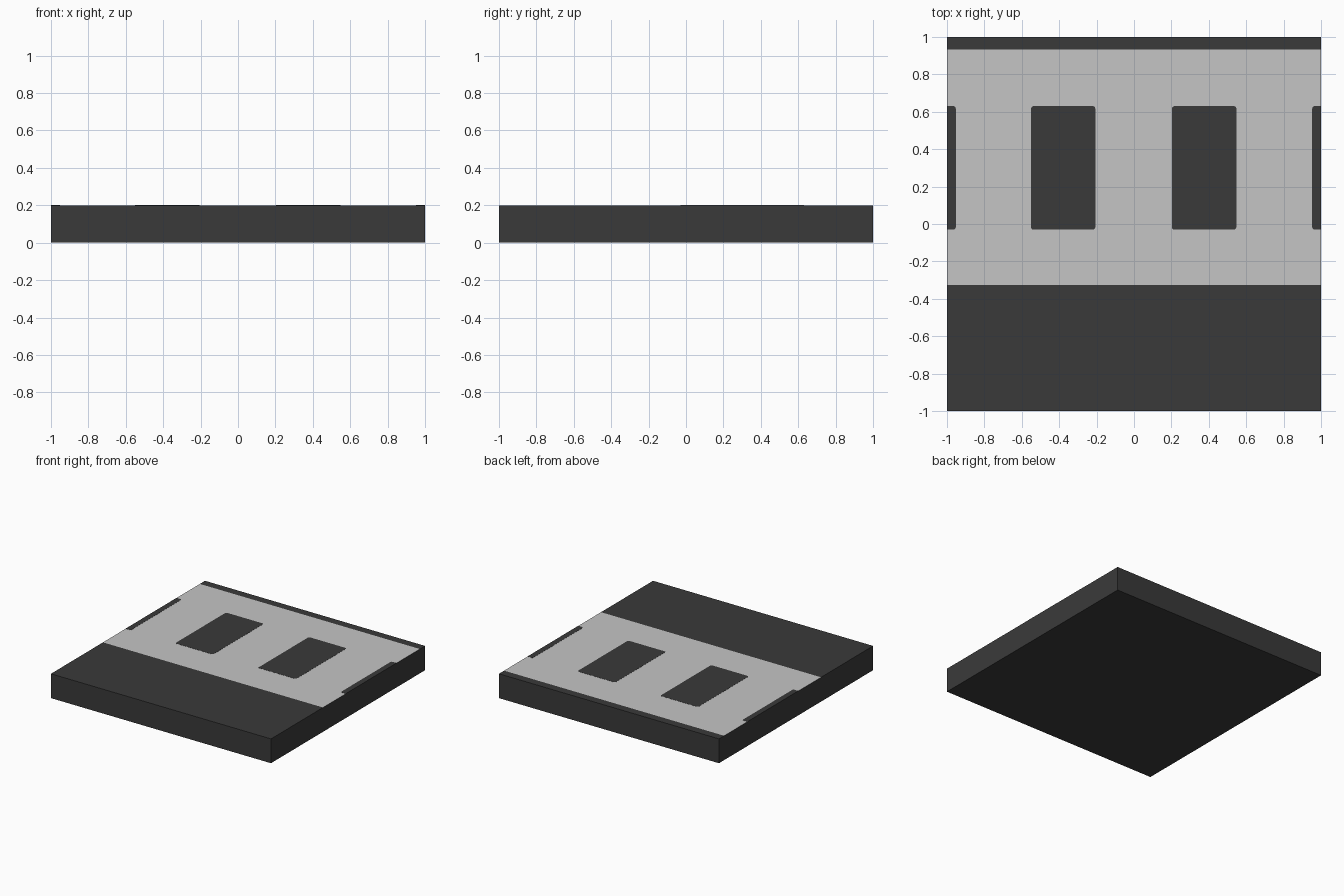
import bpy, bmesh, math

if "Cube" in bpy.data.objects:
    bpy.data.objects.remove(bpy.data.objects["Cube"])


def material(name, value):
    m = bpy.data.materials.new(name)
    m.diffuse_color = (value, value, value, 1)
    m.use_nodes = True
    m.node_tree.nodes["Principled BSDF"].inputs["Base Color"].default_value = m.diffuse_color
    return m


asphalt = material("dark_asphalt", 0.042)
paint = material("light_paint", 0.56)
TOP = 0.2


def finish(bm, name, mats):
    me = bpy.data.meshes.new(name)
    bm.to_mesh(me)
    bm.free()
    for m in mats:
        me.materials.append(m)
    ob = bpy.data.objects.new(name, me)
    bpy.context.collection.objects.link(ob)
    return ob


# Road slab, with a painted band cut into its top face
bm = bmesh.new()
bmesh.ops.create_cube(bm, size=2)
for v in bm.verts:
    v.co.z = TOP if v.co.z > 0 else 0
Y0, Y1 = -0.325, 0.933
for y in (Y0, Y1):
    bmesh.ops.bisect_plane(bm, geom=bm.verts[:] + bm.edges[:] + bm.faces[:],
                           plane_co=(0, y, 0), plane_no=(0, 1, 0))
bm.normal_update()
for f in bm.faces:
    if f.normal.z > 0.5 and Y0 < f.calc_center_median().y < Y1:
        f.material_index = 1
finish(bm, "road_slab", [asphalt, paint])


# Dark gaps between the painted bars: thin plates with softened corners
def gap(name, x0, x1, y0=-0.03, y1=0.63, r=0.012):
    pts = []
    corners = [(x1, y1, -1, -1), (x0, y1, 1, -1), (x0, y0, 1, 1), (x1, y0, -1, 1)]
    for i, (x, y, sx, sy) in enumerate(corners):
        if abs(x) > 0.999:          # square where it meets the slab edge
            pts.append((x, y))
            continue
        for k in range(4):
            a = math.pi / 2 * (i + k / 3)
            pts.append((x + sx * r + r * math.cos(a), y + sy * r + r * math.sin(a)))
    bm = bmesh.new()
    face = bm.faces.new([bm.verts.new((x, y, TOP + 0.001)) for x, y in pts])
    ext = bmesh.ops.extrude_face_region(bm, geom=[face], use_keep_orig=True)
    for v in ext["geom"]:
        if isinstance(v, bmesh.types.BMVert):
            v.co.z = TOP - 0.001
    bmesh.ops.recalc_face_normals(bm, faces=bm.faces[:])
    finish(bm, name, [asphalt])


gap("left_inner_gap", -0.55, -0.207)
gap("right_inner_gap", 0.203, 0.547)
gap("left_edge_gap", -1, -0.953)
gap("right_edge_gap", 0.953, 1)
